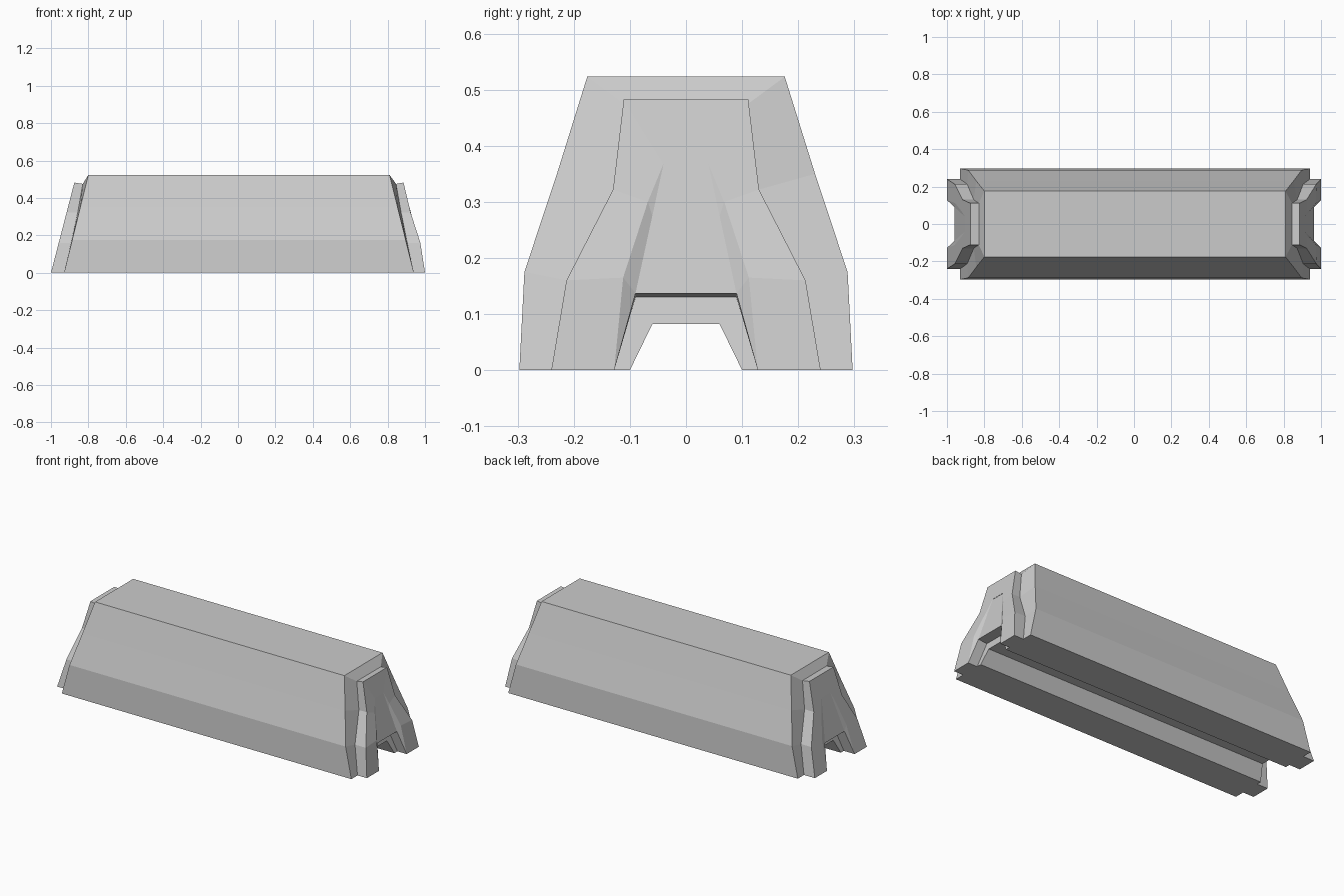
import bpy, bmesh

if "Cube" in bpy.data.objects:
    bpy.data.objects.remove(bpy.data.objects["Cube"])

# Half profiles (y, z), from the bottom upward
CHAINS = {
    "shell": [(0.297, 0), (0.288, 0.175), (0.23, 0.35), (0.176, 0.523)],
    "base":  [(0.24, 0), (0.213, 0.16), (0.13, 0.322), (0.111, 0.475)],
    "plate": [(0.24, 0), (0.213, 0.16), (0.13, 0.322), (0.111, 0.482)],
    "leg":   [(0.128, 0), (0.112, 0.165), (0.068, 0.30), (0.04, 0.368)],
    "panel": [(0.128, 0), (0.09, 0.137), (0.06, 0.275), (0.04, 0.368)],
    "inner": [(0.128, 0), (0.09, 0.13)],
    "tunnel": [(0.10, 0), (0.06, 0.082)],
}


def lerp_table(z, table):
    for (z0, x0), (z1, x1) in zip(table, table[1:]):
        if z <= z1:
            return x0 + (x1 - x0) * (z - z0) / (z1 - z0)
    return table[-1][1]


# Distance of each layer from the middle, as (z, x), for both ends
LAYERS = {
    1: {"shell": [(0, 0.94), (0.523, 0.81)],
        "base": [(0, 0.94), (0.16, 0.905), (0.322, 0.872), (0.475, 0.845)],
        "plate": [(0, 1.0), (0.16, 0.975), (0.322, 0.923), (0.482, 0.885)],
        "panel": [(0, 1.0), (0.137, 0.963), (0.368, 0.911)]},
    -1: {"shell": [(0, 0.93), (0.523, 0.80)],
         "base": [(0, 0.93), (0.16, 0.892), (0.322, 0.857), (0.475, 0.83)],
         "plate": [(0, 1.0), (0.482, 0.875)],
         "panel": [(0, 1.0), (0.137, 0.96), (0.368, 0.904)]},
}
SAME_AS = {"leg": "plate", "inner": "shell", "tunnel": "shell"}

bm = bmesh.new()
cache = {}


def v(name, i, sx, sy):
    y, z = CHAINS[name][i]
    x = sx * lerp_table(z, LAYERS[sx][SAME_AS.get(name, name)])
    key = (round(x, 5), round(sy * y, 5), round(z, 5))
    if key not in cache:
        cache[key] = bm.verts.new(key)
    return cache[key]


def face(*verts):
    unique = list(dict.fromkeys(verts))
    if len(unique) > 2:
        bm.faces.new(unique)


def strip(a, b, n, sx, sy):
    for i in range(n - 1):
        face(v(a, i, sx, sy), v(a, i + 1, sx, sy), v(b, i + 1, sx, sy), v(b, i, sx, sy))


def across(a, i, b, j, sx):
    face(v(a, i, sx, -1), v(a, i, sx, 1), v(b, j, sx, 1), v(b, j, sx, -1))


for sy in (1, -1):
    # Long outer walls and tunnel walls
    for name, n in (("shell", 4), ("tunnel", 2)):
        for i in range(n - 1):
            face(v(name, i, -1, sy), v(name, i, 1, sy),
                 v(name, i + 1, 1, sy), v(name, i + 1, -1, sy))
    # Ground faces
    ground = ("shell", "base", "inner", "tunnel")
    face(*[v(n, 0, -1, sy) for n in ground],
         *[v(n, 0, 1, sy) for n in reversed(ground)])

# Flat top and tunnel ceiling
for name, i in (("shell", 3), ("tunnel", 1)):
    face(v(name, i, -1, -1), v(name, i, 1, -1), v(name, i, 1, 1), v(name, i, -1, 1))

# Stepped end frames with recessed middle panel and doorway
for sx in (1, -1):
    for sy in (1, -1):
        strip("shell", "base", 4, sx, sy)
        strip("base", "plate", 4, sx, sy)
        strip("plate", "leg", 4, sx, sy)
        strip("leg", "panel", 4, sx, sy)
        strip("panel", "inner", 2, sx, sy)
        strip("inner", "tunnel", 2, sx, sy)
        face(*[v(n, 0, sx, sy) for n in ("base", "plate", "leg", "inner")])
    for a, b in (("shell", "base"), ("base", "plate"), ("plate", "leg")):
        across(a, 3, b, 3, sx)
    across("panel", 1, "panel", 2, sx)
    across("panel", 2, "panel", 3, sx)
    across("panel", 1, "inner", 1, sx)
    across("inner", 1, "tunnel", 1, sx)

bmesh.ops.recalc_face_normals(bm, faces=bm.faces)
mesh = bpy.data.meshes.new("barrier_block")
bm.to_mesh(mesh)
bm.free()
block = bpy.data.objects.new("barrier_block", mesh)
bpy.context.collection.objects.link(block)
